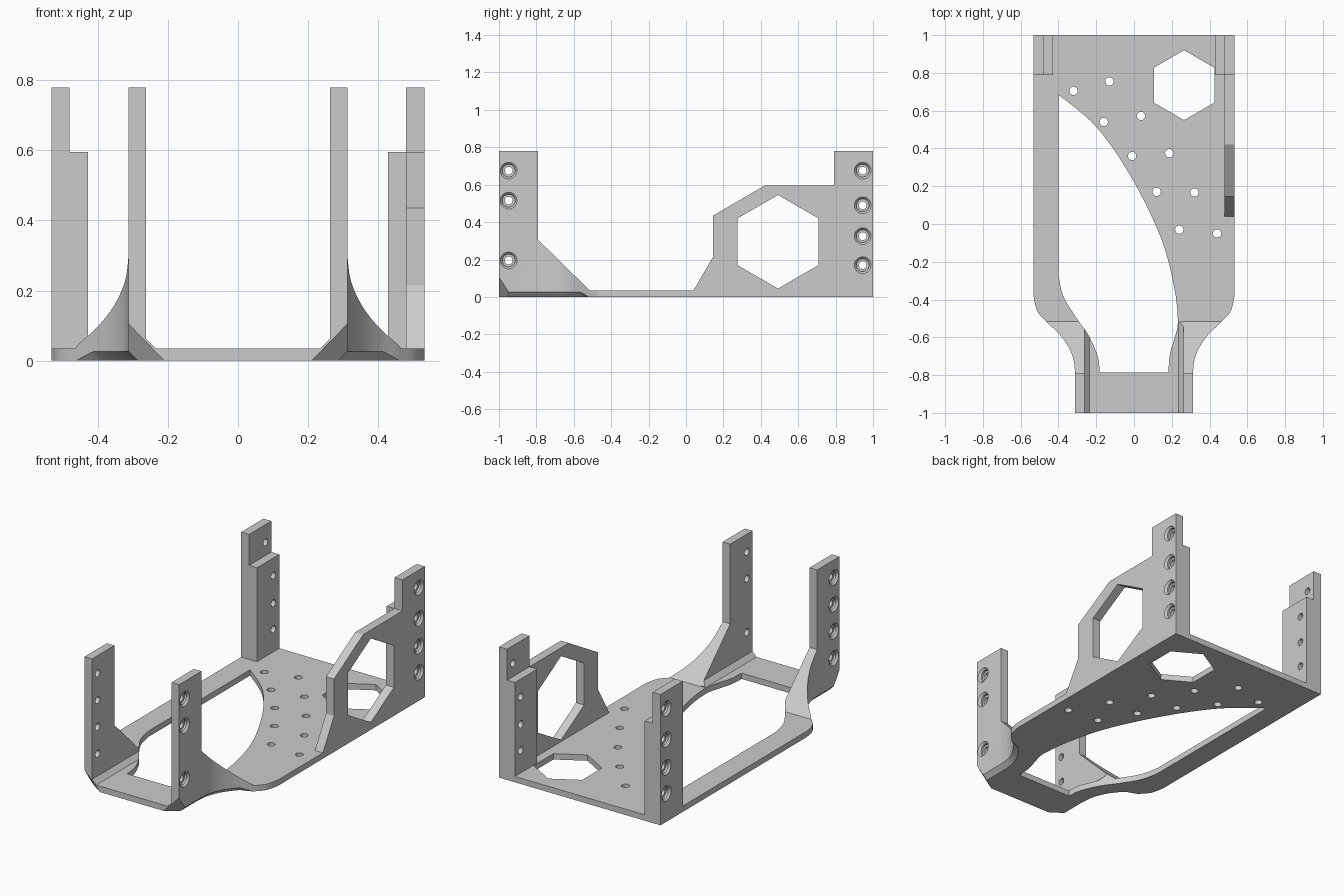
import bpy, bmesh, math
from mathutils import Vector
from mathutils.geometry import interpolate_bezier

if "Cube" in bpy.data.objects:
    bpy.data.objects.remove(bpy.data.objects["Cube"])

T = 0.035          # plate thickness
W = 0.532          # half width
H = 0.78           # post height


def mesh_object(name, verts, faces):
    me = bpy.data.meshes.new(name)
    me.from_pydata([tuple(v) for v in verts], [], faces)
    bm = bmesh.new()
    bm.from_mesh(me)
    bmesh.ops.recalc_face_normals(bm, faces=bm.faces)
    bm.to_mesh(me)
    bm.free()
    ob = bpy.data.objects.new(name, me)
    bpy.context.collection.objects.link(ob)
    return ob


def loft(name, rings):
    n = len(rings[0])
    faces = [tuple(range(n)), tuple(range((len(rings) - 1) * n, len(rings) * n))]
    for r in range(len(rings) - 1):
        for i in range(n):
            j = (i + 1) % n
            faces.append((r * n + i, r * n + j, (r + 1) * n + j, (r + 1) * n + i))
    return mesh_object(name, [v for ring in rings for v in ring], faces)


def place(axis, u, v, w):
    return {'x': (w, u, v), 'y': (u, w, v), 'z': (u, v, w)}[axis]


def prism(name, pts, axis, a, b):
    return loft(name, [[place(axis, u, v, w) for u, v in pts] for w in (a, b)])


def box(name, x, y, z):
    return prism(name, [(x[0], y[0]), (x[1], y[0]), (x[1], y[1]), (x[0], y[1])], 'z', *z)


def circle(u, v, r, n=24, start=0.0):
    return [(u + r * math.cos(start + 2 * math.pi * i / n),
             v + r * math.sin(start + 2 * math.pi * i / n)) for i in range(n)]


def smooth(pts, n=5):
    """Smooth path through the points."""
    p = [Vector((x, y, 0)) for x, y in pts]
    out = []
    for i in range(len(p) - 1):
        t0 = (p[i + 1] - p[max(i - 1, 0)]) / 6
        t1 = (p[min(i + 2, len(p) - 1)] - p[i]) / 6
        out += interpolate_bezier(p[i], p[i] + t0, p[i + 1] - t1, p[i + 1], n + 1)[:-1]
    return [(q.x, q.y) for q in out + [p[-1]]]


def combine(ob, other, op):
    mod = ob.modifiers.new(op, 'BOOLEAN')
    mod.object, mod.operation, mod.solver = other, op, 'EXACT'
    dg = bpy.context.evaluated_depsgraph_get()
    me = bpy.data.meshes.new_from_object(ob.evaluated_get(dg))
    ob.modifiers.clear()
    ob.data = me
    bpy.data.objects.remove(other)


def add(ob, other):
    combine(ob, other, 'UNION')


def cut(ob, other):
    combine(ob, other, 'DIFFERENCE')


# Base plate with flared waist
waist = smooth([(W, -0.38), (0.513, -0.46), (0.462, -0.52), (0.41, -0.568),
                (0.37, -0.615), (0.34, -0.665), (0.32, -0.72), (0.312, -0.785)])
half = [(W, 1)] + waist + [(0.312, -1)]
body = prism("bracket_frame", half + [(-x, y) for x, y in reversed(half)], 'z', 0, T)

# Front posts with sloped gussets and inner corner strip
for s in (1, -1):
    plan = [(0.262, -1), (0.262, -0.515), (0.4655, -0.515)]
    plan += [p for p in waist if p[1] < -0.517] + [(0.312, -1)]
    post = prism("front_post", [(s * x, y) for x, y in plan], 'z', 0, H)
    add(post, prism("corner_strip", [(s * 0.27, 0.07), (s * 0.27, 0.02), (s * 0.22, 0.02)],
                    'y', -1, -0.52))
    cut(post, prism("slope_cutter", [(-0.79, 0.9), (-0.79, 0.305), (-0.515, T),
                                     (-0.3, T), (-0.3, 0.9)], 'x', -1, 1))
    add(body, post)

# Rear posts with lower inner pads
add(body, box("rear_post", (-W, -0.48), (0.79, 1), (0, H)))
add(body, box("rear_pad_left", (-0.49, -0.428), (0.79, 1), (0, 0.595)))
side = prism("side_panel", [(0.02, 0), (0.04, T), (0.145, 0.215), (0.145, 0.435), (0.42, 0.595),
                            (0.79, 0.595), (0.79, H), (1, H), (1, 0)], 'x', 0.479, W)
cut(side, prism("panel_hex_cutter", circle(0.492, 0.295, 0.25, 6, math.pi / 2), 'x', 0.3, 0.7))
add(body, side)
add(body, box("rear_pad_right", (0.428, 0.49), (0.79, 1), (0, 0.595)))

# Large floor opening
arc = smooth([(-0.40, 0.685), (-0.196, 0.51), (-0.01, 0.24), (0.145, -0.08),
              (0.215, -0.347), (0.233, -0.515)], 6)
right = smooth([(0.23, -0.55), (0.213, -0.61), (0.19, -0.69), (0.182, -0.785)])
left = smooth([(-0.182, -0.785), (-0.192, -0.70), (-0.24, -0.59), (-0.31, -0.49),
               (-0.375, -0.38), (-0.40, -0.27)])
cut(body, prism("opening_cutter", arc + right + left, 'z', -0.1, 0.2))

# Floor hexagon and small floor holes
cut(body, prism("floor_hex_cutter", circle(0.265, 0.735, 0.185, 6, math.pi / 2), 'z', -0.1, 0.1))
for x, y in [(-0.32, 0.705), (-0.13, 0.755), (-0.16, 0.54), (0.037, 0.572), (-0.01, 0.36),
             (0.187, 0.375), (0.12, 0.17), (0.32, 0.167), (0.24, -0.03), (0.44, -0.05)]:
    cut(body, prism("floor_hole_cutter", circle(x, y, 0.022), 'z', -0.1, 0.1))

# Countersunk screw holes through the posts
rear = [0.675, 0.49, 0.325, 0.17]
for s in (1, -1):
    front = [0.675, 0.515, 0.195] + ([0.355] if s < 0 else [])
    for y, outer, heights in ((-0.948, 0.312, front), (0.945, W, rear)):
        for z in heights:
            steps = [(0.02, 0.045), (0, 0.045), (-0.012, 0.034), (-0.024, 0.034),
                     (-0.0241, 0.021), (-0.2, 0.021)]
            cut(body, loft("screw_cutter", [[(s * (outer + d), u, v) for u, v in circle(y, z, r)]
                                            for d, r in steps]))

# Chamfer under the waist and cut-off front corners
path = [p for p in waist if p[1] < -0.515] + [(0.312, -0.9), (0.312, -1.05)]
for s in (1, -1):
    rings = []
    e = 0.01
    for i, (x, y) in enumerate(path):
        a, b = path[max(i - 1, 0)], path[min(i + 1, len(path) - 1)]
        d = Vector((b[0] - a[0], b[1] - a[1])).normalized()
        nx, ny = -d.y, d.x
        c = 0.027 * min(1, max(0, (-0.52 - y) / 0.045))
        rings.append([(s * (x + nx * o), y + ny * o, z)
                      for o, z in ((e, c + e), (-c - e, -e), (e, -e))])
    cut(body, loft("chamfer_cutter", rings))
    k = 1.672
    ax, ay, az = 0.332, -1.02, -0.02
    cut(body, mesh_object("corner_cutter", [
        (s * ax, ay, az), (s * (ax - 0.102 * k), ay, az), (s * ax, ay + 0.07 * k, az),
        (s * ax, ay, az + 0.105 * k)], [(0, 1, 2), (0, 1, 3), (0, 2, 3), (1, 2, 3)]))

# Grey finish
grey = bpy.data.materials.new("plain_grey")
grey.diffuse_color = (0.6, 0.6, 0.6, 1)
grey.use_nodes = True
grey.node_tree.nodes["Principled BSDF"].inputs["Base Color"].default_value = grey.diffuse_color
body.data.materials.clear()
body.data.materials.append(grey)
for poly in body.data.polygons:
    poly.material_index = 0
bpy.context.view_layer.objects.active = body
body.select_set(True)
bpy.ops.object.shade_smooth_by_angle(angle=math.radians(30))
